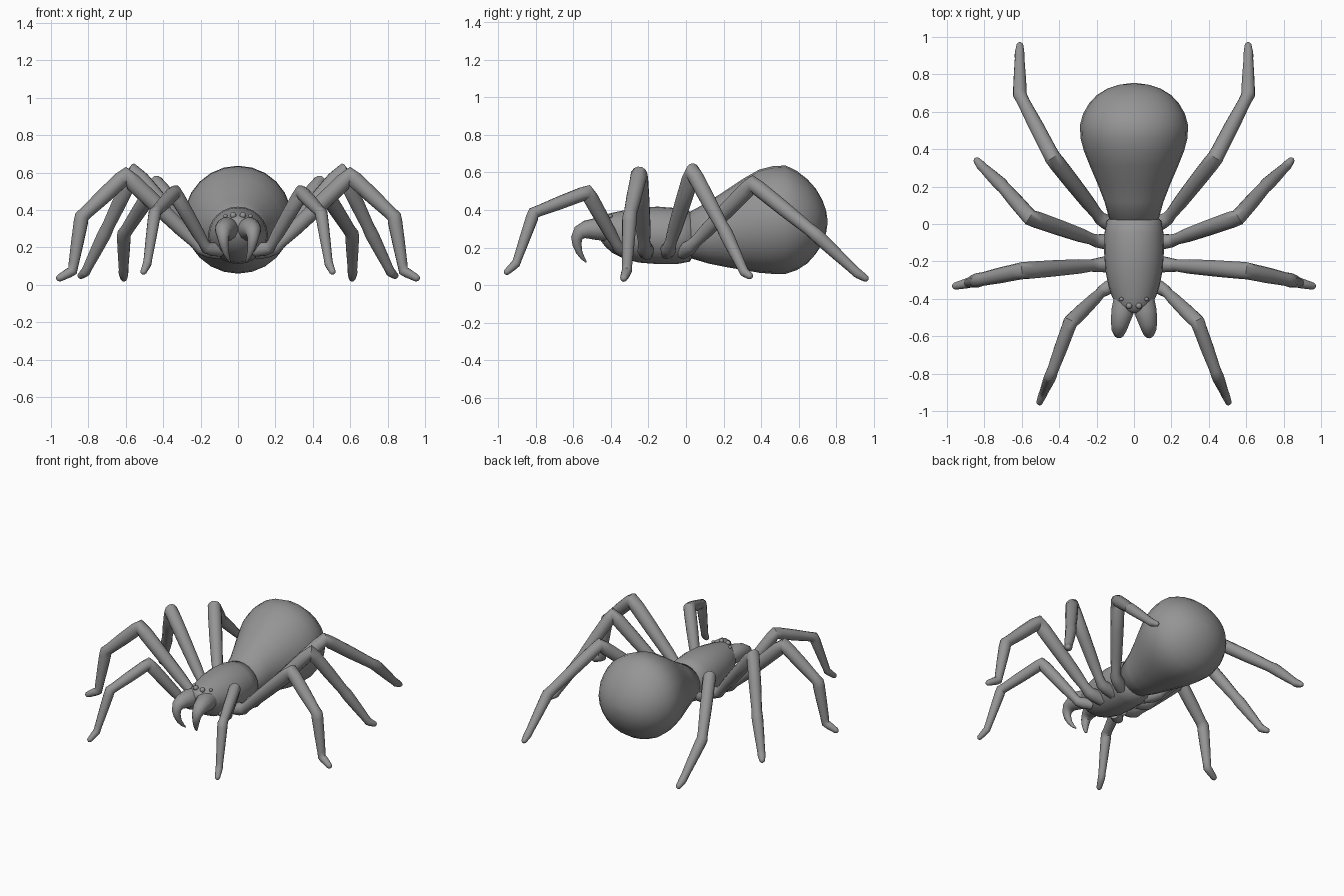
import bpy, bmesh, math
from mathutils import Vector

if "Cube" in bpy.data.objects:
    bpy.data.objects.remove(bpy.data.objects["Cube"])

grey = bpy.data.materials.new("body grey")
grey.diffuse_color = (0.3, 0.3, 0.3, 1)
grey.use_nodes = True
grey.node_tree.nodes["Principled BSDF"].inputs["Base Color"].default_value = grey.diffuse_color


def finish(name, bm, angle=50):
    bmesh.ops.recalc_face_normals(bm, faces=bm.faces)
    me = bpy.data.meshes.new(name)
    bm.to_mesh(me)
    bm.free()
    me.materials.append(grey)
    ob = bpy.data.objects.new(name, me)
    bpy.context.collection.objects.link(ob)
    bpy.ops.object.select_all(action='DESELECT')
    ob.select_set(True)
    bpy.context.view_layer.objects.active = ob
    bpy.ops.object.shade_smooth_by_angle(angle=math.radians(angle))
    return ob


def skin(bm, rings):
    """Bridge successive vertex rings and cap both ends."""
    n = len(rings[0])
    for a, b in zip(rings, rings[1:]):
        for i in range(n):
            bm.faces.new((a[i], a[(i + 1) % n], b[(i + 1) % n], b[i]))
    bm.faces.new(rings[0])
    bm.faces.new(rings[-1])


def body(name, sections, n=24):
    """Loft of ellipses; each section is y, bottom z, top z, half width."""
    bm = bmesh.new()
    rings = []
    for y, lo, hi, w in sections:
        ring = []
        for i in range(n):
            a = math.tau * i / n
            ring.append(bm.verts.new((w * math.cos(a), y,
                                      (lo + hi) / 2 + (hi - lo) / 2 * math.sin(a))))
        rings.append(ring)
    skin(bm, rings)
    return finish(name, bm)


def tube(name, path, side, n=12):
    """Round tube through x, y, z, radius points with a rounded tip."""
    pts = [Vector((p[0] * side, p[1], p[2])) for p in path]
    rad = [p[3] for p in path]
    end = (pts[-1] - pts[-2]).normalized()
    tip, r = pts[-1].copy(), rad[-1]
    for f, s in ((0.5, 0.85), (0.85, 0.5), (1.0, 0.12)):
        pts.append(tip + end * r * f)
        rad.append(r * s)
    bm = bmesh.new()
    rings, u = [], None
    for i, p in enumerate(pts):
        d1 = (pts[min(i + 1, len(pts) - 1)] - p).normalized()
        d0 = (p - pts[max(i - 1, 0)]).normalized()
        t = (d0 + d1).normalized()
        if u is None:
            u = t.orthogonal()
        u = (u - t * u.dot(t)).normalized()
        v = t.cross(u)
        rings.append([bm.verts.new(p + (u * math.cos(a) + v * math.sin(a)) * rad[i])
                      for a in (math.tau * k / n for k in range(n))])
    skin(bm, rings)
    return finish(name, bm)


def leg_path(coxa, hip, knee, shin, ankle, tip, s=1.0):
    """Jointed leg: swollen hip and knee, slim ankle, small foot."""
    c, h, k, m, a, t = map(Vector, (coxa, hip, knee, shin, ankle, tip))
    rows = [(c, .034), (c.lerp(h, .6), .042), (h, .036), (h.lerp(k, .08), .031),
            (h.lerp(k, .25), .038), (h.lerp(k, .6), .043), (h.lerp(k, .9), .045),
            (k, .044), (k.lerp(m, .1), .042), (k.lerp(m, .5), .040),
            (k.lerp(m, .9), .034), (m, .037), (m.lerp(a, .1), .037),
            (m.lerp(a, .5), .032), (m.lerp(a, .88), .026), (a, .026),
            (a.lerp(t, .2), .025), (a.lerp(t, .8), .019)]
    return [(*p, r * s) for p, r in rows]


# Abdomen
body("abdomen", [
    (0.00, .17, .34, .09), (0.02, .145, .39, .13), (0.12, .115, .445, .158),
    (0.22, .095, .51, .197), (0.31, .08, .57, .236), (0.39, .066, .615, .268),
    (0.46, .06, .633, .286), (0.53, .06, .637, .289), (0.59, .08, .608, .272),
    (0.645, .115, .565, .24), (0.69, .165, .515, .198), (0.725, .22, .455, .14),
    (0.745, .275, .40, .077), (0.753, .325, .35, .015)])

# Thorax and head
body("thorax", [
    (0.04, .16, .36, .11), (0.02, .125, .392, .145), (-0.05, .112, .41, .158),
    (-0.15, .112, .418, .160), (-0.25, .12, .412, .153), (-0.33, .14, .398, .137),
    (-0.39, .17, .386, .117), (-0.43, .205, .375, .097), (-0.46, .245, .36, .07),
    (-0.475, .28, .34, .035)])

legs = {
    "front_leg": ((.09, -.31, .18), (.17, -.36, .20), (.34, -.525, .495),
                  (.445, -.81, .385), (.485, -.905, .115), (.51, -.965, .06), .9),
    "second_leg": ((.09, -.21, .17), (.20, -.22, .20), (.60, -.25, .585),
                   (.835, -.30, .365), (.885, -.315, .075), (.97, -.335, .028), 1.05),
    "third_leg": ((.09, -.10, .17), (.20, -.09, .20), (.555, .035, .605),
                  (.71, .21, .28), (.815, .31, .07), (.845, .345, .045), 1.0),
    "rear_leg": ((.09, -.02, .17), (.18, .03, .21), (.435, .355, .54),
                 (.61, .69, .27), (.612, .91, .065), (.61, .965, .03), 1.0),
}

# Fangs: thick root curving forward, then hooking back to a point
fang = [(.05, -.40, .29, .06), (.062, -.47, .30, .062), (.075, -.53, .295, .05),
        (.08, -.565, .28, .040), (.08, -.582, .25, .030), (.075, -.580, .215, .024),
        (.066, -.568, .175, .017), (.055, -.55, .145, .011), (.045, -.533, .125, .005)]

# Paired parts on both sides
for side, label in ((1, "right"), (-1, "left")):
    for name, joints in legs.items():
        tube(f"{name}_{label}", leg_path(*joints), side)
    tube(f"fang_{label}", fang, side)
    for eye, loc, r in (("inner_eye", (.026, -.438, .372), .017),
                        ("outer_eye", (.067, -.402, .368), .011)):
        bm = bmesh.new()
        bmesh.ops.create_uvsphere(bm, u_segments=12, v_segments=8, radius=r)
        bmesh.ops.translate(bm, verts=bm.verts, vec=(loc[0] * side, loc[1], loc[2]))
        finish(f"{eye}_{label}", bm)
